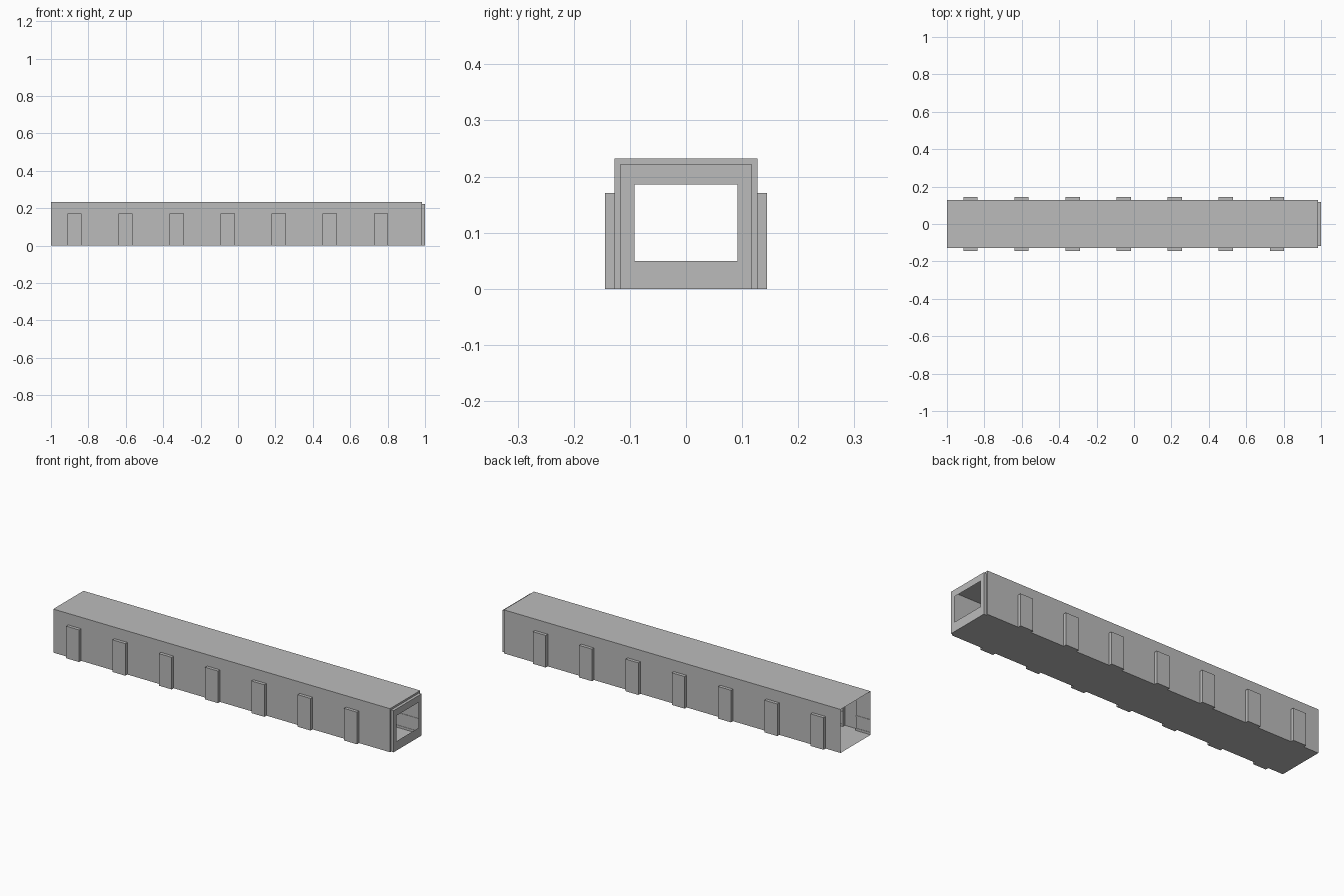
import bpy, bmesh
from mathutils import Vector

cube = bpy.data.objects.get("Cube")
if cube:
    bpy.data.objects.remove(cube, do_unlink=True)

GREY = (0.5, 0.5, 0.5, 1)
mat = bpy.data.materials.new("plain_grey")
mat.use_nodes = True
mat.diffuse_color = GREY
mat.node_tree.nodes["Principled BSDF"].inputs["Base Color"].default_value = GREY

# Main sizes of the corridor
X0, X1, END = -1.0, 0.985, 1.0
HALF, TOP = 0.127, 0.232
DOOR_OUT, DOOR_HALF, DOOR_TOP = 0.144, 0.038, 0.171
DOORS = [-0.874 + 0.273 * i for i in range(7)]
LIGHTS = [-0.92 + 0.432 * i for i in range(5)]
BAY_HALF, BAY_TOP = 0.117, 0.222
WIN_HALF, WIN_LOW, WIN_HIGH = 0.092, 0.05, 0.186


def rect(bm, axis, pos, a, b, facing):
    """Flat rectangle at pos on an axis; a and b are ranges on the other two axes."""
    pts = []
    for u, v in ((a[0], b[0]), (a[1], b[0]), (a[1], b[1]), (a[0], b[1])):
        p = [u, v]
        p.insert(axis, pos)
        pts.append(bm.verts.new(p))
    face = bm.faces.new(pts)
    face.normal_update()
    if face.normal[axis] * facing < 0:
        face.normal_flip()


def ring(bm, axis, pos, outer, inner, facing):
    """Rectangle with a rectangular hole; each is (a_low, a_high, b_low, b_high)."""
    oa, ob, oc, od = outer
    ia, ib, ic, id_ = inner
    for a, b in (((oa, ia), (oc, od)), ((ib, ob), (oc, od)),
                 ((ia, ib), (oc, ic)), ((ia, ib), (id_, od))):
        if a[1] - a[0] > 1e-5 and b[1] - b[0] > 1e-5:
            rect(bm, axis, pos, a, b, facing)


def finish(bm, name):
    bmesh.ops.remove_doubles(bm, verts=bm.verts, dist=1e-5)
    mesh = bpy.data.meshes.new(name)
    bm.to_mesh(mesh)
    bm.free()
    mesh.materials.append(mat)
    obj = bpy.data.objects.new(name, mesh)
    bpy.context.collection.objects.link(obj)


def box(name, low, high):
    bm = bmesh.new()
    bmesh.ops.create_cube(bm, size=1)
    low, high = Vector(low), Vector(high)
    for v in bm.verts:
        v.co = (low + high) / 2 + v.co * (high - low)
    finish(bm, name)


# Floor and ceiling
for name, z, facing in (("floor", 0, -1), ("ceiling", TOP, 1)):
    bm = bmesh.new()
    rect(bm, 2, z, (X0, X1), (-HALF, HALF), facing)
    finish(bm, name)

# Side walls with door alcoves, skirting and rail
for side, s in (("front", -1), ("back", 1)):
    wall, alcoves = bmesh.new(), bmesh.new()
    y_in, y_out = s * HALF, s * DOOR_OUT
    depth = sorted((y_in, y_out))
    left = X0
    gaps = []
    for x in DOORS:
        a, b = x - DOOR_HALF, x + DOOR_HALF
        gaps.append((left, a))
        left = b
        rect(wall, 1, y_in, (a, b), (DOOR_TOP, TOP), s)
        rect(alcoves, 1, y_out, (a, b), (0, DOOR_TOP), s)
        rect(alcoves, 0, a, depth, (0, DOOR_TOP), -1)
        rect(alcoves, 0, b, depth, (0, DOOR_TOP), 1)
        rect(alcoves, 2, DOOR_TOP, (a, b), depth, 1)
        rect(alcoves, 2, 0, (a, b), depth, -1)
    gaps.append((left, X1))
    for i, (a, b) in enumerate(gaps):
        rect(wall, 1, y_in, (a, b), (0, TOP), s)
        ys = sorted((s * (HALF - 0.0005), s * (HALF - 0.0025)))
        for part, lo, hi in (("skirting", 0.001, 0.013), ("wall_rail", 0.075, 0.081)):
            box(f"{side}_{part}_{i + 1}", (a + 0.001, ys[0], lo), (b - 0.001, ys[1], hi))
    finish(wall, side + "_wall")
    finish(alcoves, side + "_door_alcoves")

# End wall and the shallow bay holding the window opening
bm = bmesh.new()
ring(bm, 0, X1, (-HALF, HALF, 0, TOP), (-BAY_HALF, BAY_HALF, 0, BAY_TOP), 1)
finish(bm, "end_wall")

bm = bmesh.new()
ring(bm, 0, END, (-BAY_HALF, BAY_HALF, 0, BAY_TOP),
     (-WIN_HALF, WIN_HALF, WIN_LOW, WIN_HIGH), 1)
for s in (-1, 1):
    rect(bm, 1, s * BAY_HALF, (X1, END), (0, BAY_TOP), s)
rect(bm, 2, BAY_TOP, (X1, END), (-BAY_HALF, BAY_HALF), 1)
rect(bm, 2, 0, (X1, END), (-BAY_HALF, BAY_HALF), -1)
finish(bm, "end_window_bay")
box("end_skirting", (END - 0.0025, -BAY_HALF + 0.001, 0.001),
    (END - 0.0005, BAY_HALF - 0.001, 0.013))

# Ceiling light panels
for i, x in enumerate(LIGHTS):
    box(f"ceiling_light_{i + 1}", (x - 0.05, -0.02, TOP - 0.003),
        (x + 0.05, 0.02, TOP - 0.0005))
